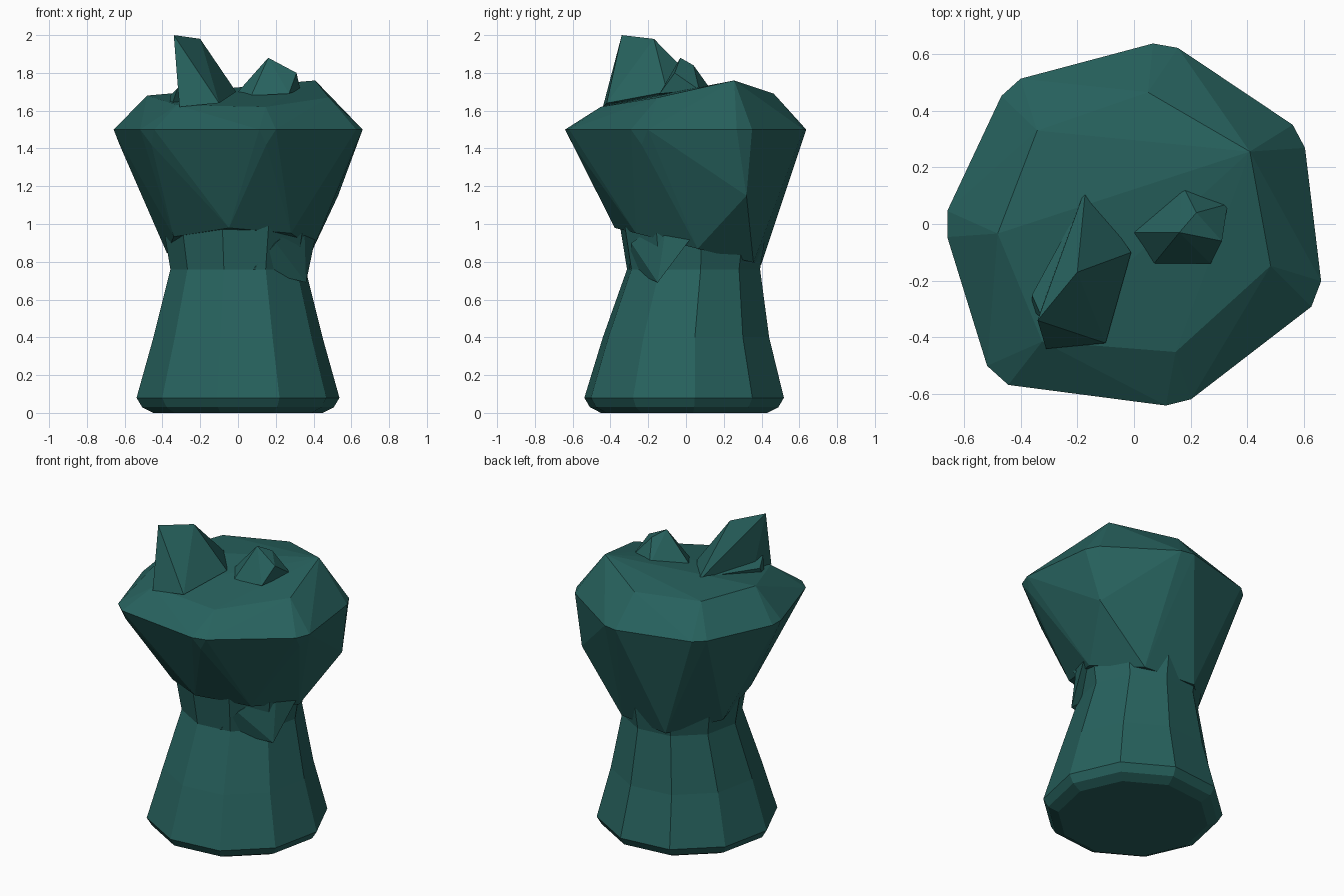
import bpy, bmesh, math

cube = bpy.data.objects.get("Cube")
if cube:
    bpy.data.objects.remove(cube, do_unlink=True)

# One deep teal stone colour
stone = bpy.data.materials.new("teal_stone")
stone.use_nodes = True
teal = (0.02, 0.12, 0.11, 1)
stone.diffuse_color = teal
shader = stone.node_tree.nodes["Principled BSDF"]
shader.inputs["Base Color"].default_value = teal
shader.inputs["Roughness"].default_value = 0.9


def finish(name, bm):
    """Turn a bmesh into a flat shaded stone object."""
    bmesh.ops.recalc_face_normals(bm, faces=bm.faces[:])
    mesh = bpy.data.meshes.new(name)
    bm.to_mesh(mesh)
    bm.free()
    mesh.materials.append(stone)
    obj = bpy.data.objects.new(name, mesh)
    bpy.context.collection.objects.link(obj)
    return obj


def polar(angle, radius, height):
    """Point at an angle in degrees around the vertical axis."""
    turn = math.radians(angle)
    return (radius * math.cos(turn), radius * math.sin(turn), height)


def ring(height, radius, sides, turn, shift=0, tilt=0):
    """Corners of a polygon, shifted along y and tilted towards the back."""
    corners = []
    for i in range(sides):
        x, y, z = polar(turn + i * 360 / sides, radius, height)
        corners.append((x, y + shift, z + tilt * y))
    return corners


def hull(name, points):
    """Chiselled block wrapped around a few corner points."""
    bm = bmesh.new()
    for point in points:
        bm.verts.new(point)
    found = bmesh.ops.convex_hull(bm, input=bm.verts[:])
    unused = found["geom_interior"] + found["geom_unused"]
    loose = {v for v in unused if isinstance(v, bmesh.types.BMVert)}
    bmesh.ops.delete(bm, geom=list(loose), context='VERTS')
    return finish(name, bm)


def loft(name, rings):
    """Faceted column through a stack of matching rings."""
    bm = bmesh.new()
    rows = [[bm.verts.new(corner) for corner in corners] for corners in rings]
    for low, high in zip(rows, rows[1:]):
        for i in range(len(low)):
            bm.faces.new((low[i - 1], low[i], high[i], high[i - 1]))
    bm.faces.new(rows[0])
    bm.faces.new(rows[-1])
    return finish(name, bm)


# Flared trunk with a chamfered foot and a narrow neck
trunk_sides = 10
trunk_turn = 6
foot = [ring(height, radius, trunk_sides, trunk_turn, shift=-0.01)
        for height, radius in ((0, 0.45), (0.03, 0.51), (0.08, 0.54))]
neck = [ring(height, radius, trunk_sides, trunk_turn, shift)
        for height, radius, shift in ((0.4, 0.45, 0), (0.76, 0.36, 0.04),
                                      (1, 0.4, 0.04))]
loft("trunk", foot + neck)

# Broad cap of seven uneven corners: angle, rim radius, crown height
corners = [
    (28, 0.66, 1.76), (80, 0.64, 1.69), (132, 0.65, 1.68), (180, 0.66, 1.68),
    (228, 0.72, 1.63), (284, 0.65, 1.62), (339, 0.69, 1.67),
]
clip = 4
cap = ring(0.88, 0.4, len(corners), trunk_turn, shift=0.02, tilt=-0.25)
for angle, radius, height in corners:
    for side in (-clip, clip):
        cap.append(polar(angle + side, radius, 1.5))
    cap.append(polar(angle, radius * 0.95, 1.42))
    cap.append(polar(angle + clip, radius * 0.73, height))
# Swollen cheek on the back left of the cap
cap.append((0.53, 0.32, 1.15))
hull("cap", cap)

# Sharp wedge jutting out of the trunk under the cap
hull("neck_wedge", [
    (0.08, -0.3, 0.76), (0.2, -0.29, 0.9), (0.35, -0.1, 1.03),
    (0.36, -0.15, 0.69), (0.41, 0.03, 0.93), (0.1, 0, 0.9),
])

# Tall leaning horn with a ridge and a long tail running back
horn_ridge = [(-0.34, -0.34, 2), (-0.2, -0.17, 1.98)]
horn_base = [
    (-0.31, -0.44, 1.62), (-0.1, -0.42, 1.64), (-0.31, -0.25, 1.64),
    (-0.01, -0.1, 1.7), (-0.17, 0.13, 1.68),
]
hull("tall_horn", horn_ridge + horn_base)

# Low ledge around the outer foot of the tall horn
hull("horn_ledge", [
    (-0.36, -0.3, 1.6), (-0.36, -0.25, 1.68), (-0.32, -0.34, 1.72),
    (-0.17, 0.1, 1.7), (-0.2, -0.2, 1.6),
])

# Short horn with an overhanging front edge
short_ridge = [(0.16, -0.03, 1.88), (0.22, 0.04, 1.84), (0.31, -0.06, 1.8)]
short_base = [
    (0, -0.03, 1.7), (0.07, -0.14, 1.68), (0.27, -0.14, 1.69),
    (0.33, 0.07, 1.71), (0.17, 0.14, 1.7),
]
hull("short_horn", short_ridge + short_base)
